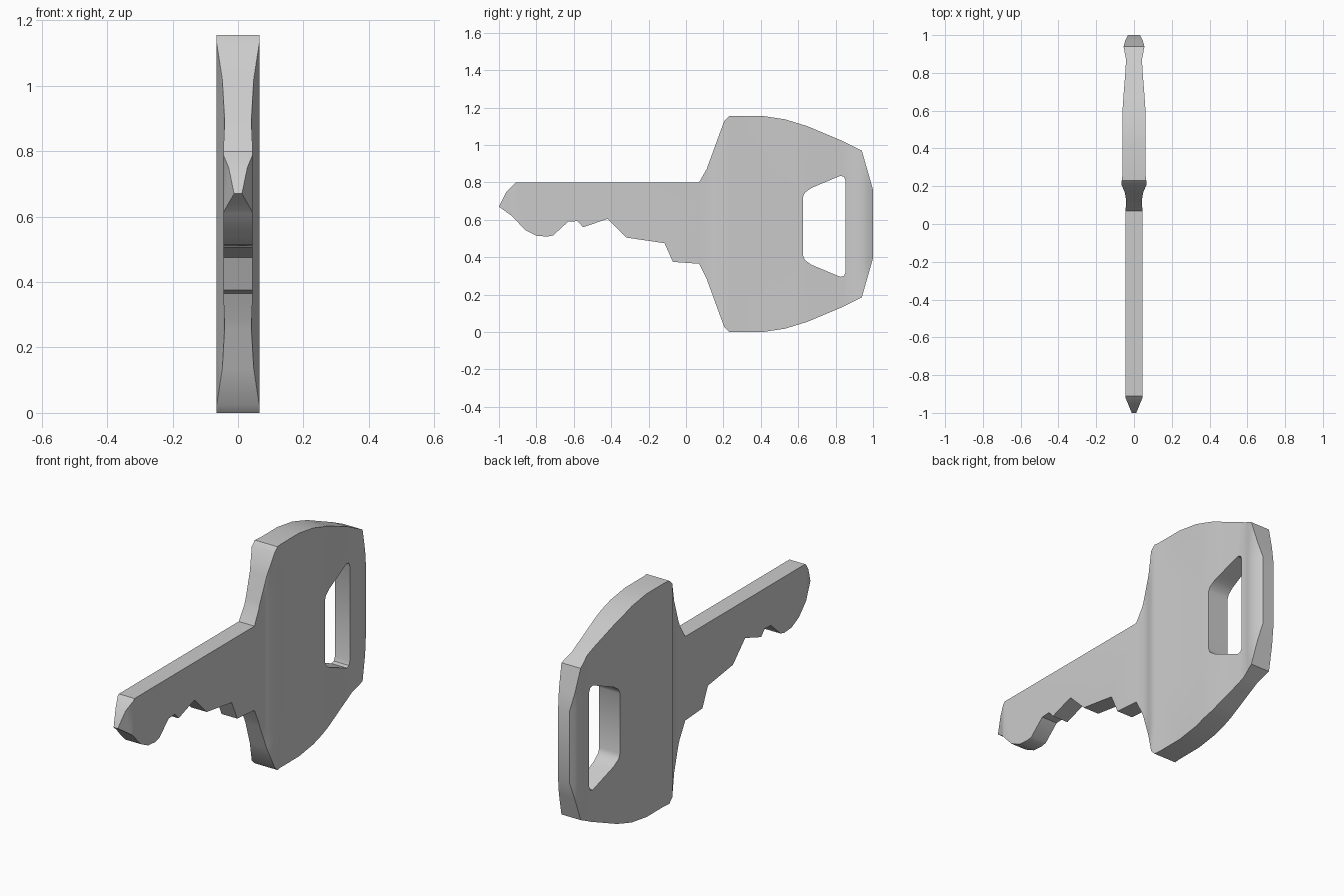
import bpy, bmesh

if "Cube" in bpy.data.objects:
    bpy.data.objects.remove(bpy.data.objects["Cube"])

# Side outline of the key (y, z): straight top edge and upper half of the bow
blade_top = [(-1, .67), (-.96, .75), (-.91, .80), (.07, .80)]
bow_upper = [(.11, .87), (.205, 1.13), (.23, 1.155), (.41, 1.155), (.53, 1.137),
             (.65, 1.1), (.84, 1.02), (.94, .97), (1, .76)]
bow_lower = [(y, 1.155 - z) for y, z in reversed(bow_upper)]
teeth = [(.07, .365), (-.07, .375), (-.115, .475), (-.32, .505), (-.42, .605),
         (-.55, .56), (-.58, .593), (-.63, .59), (-.71, .517), (-.74, .51),
         (-.80, .515), (-.86, .545), (-.93, .62)]
outline = blade_top + bow_upper + bow_lower + teeth

# Ring hole, mirrored about the middle of the bow
hole_upper = [(.625, .72), (.635, .745), (.67, .77), (.825, .835), (.845, .83), (.853, .81)]
hole = hole_upper + [(y, 1.13 - z) for y, z in reversed(hole_upper)]

# Half thickness along the key (y, x)
stations = [(-1, .012), (-.92, .045), (.07, .045), (.12, .041), (.165, .048),
            (.205, .065), (.23, .065), (.26, .061), (.6, .061), (.7, .054),
            (.8, .046), (.87, .042), (.905, .049), (.94, .055), (.975, .045), (1, .032)]


def half_thickness(y):
    for (y0, t0), (y1, t1) in zip(stations, stations[1:]):
        if y <= y1:
            return t0 + (t1 - t0) * max(0, (y - y0) / (y1 - y0))
    return stations[-1][1]


def add_loop(bm, points):
    verts = [bm.verts.new((0, y, z)) for y, z in points]
    return [bm.edges.new((a, b)) for a, b in zip(verts, verts[1:] + verts[:1])]


# Flat plate with the hole, sliced wherever the thickness changes
bm = bmesh.new()
edges = add_loop(bm, outline) + add_loop(bm, hole)
bmesh.ops.triangle_fill(bm, edges=edges, use_beauty=True, use_dissolve=False)
for y, _ in stations[1:-1]:
    bmesh.ops.bisect_plane(bm, geom=bm.verts[:] + bm.edges[:] + bm.faces[:],
                           dist=1e-4, plane_co=(0, y, 0), plane_no=(0, 1, 0))

# Extrude to a solid, then push both sides to the local thickness
result = bmesh.ops.extrude_face_region(bm, geom=bm.faces[:], use_keep_orig=True)
right_side = {v for v in result["geom"] if isinstance(v, bmesh.types.BMVert)}
for v in bm.verts:
    v.co.x = half_thickness(v.co.y) * (1 if v in right_side else -1)
bmesh.ops.recalc_face_normals(bm, faces=bm.faces[:])

mesh = bpy.data.meshes.new("key")
bm.to_mesh(mesh)
bm.free()
key = bpy.data.objects.new("key", mesh)
bpy.context.collection.objects.link(key)
bpy.context.view_layer.objects.active = key
key.select_set(True)
bpy.ops.object.shade_smooth_by_angle(angle=0.6)
